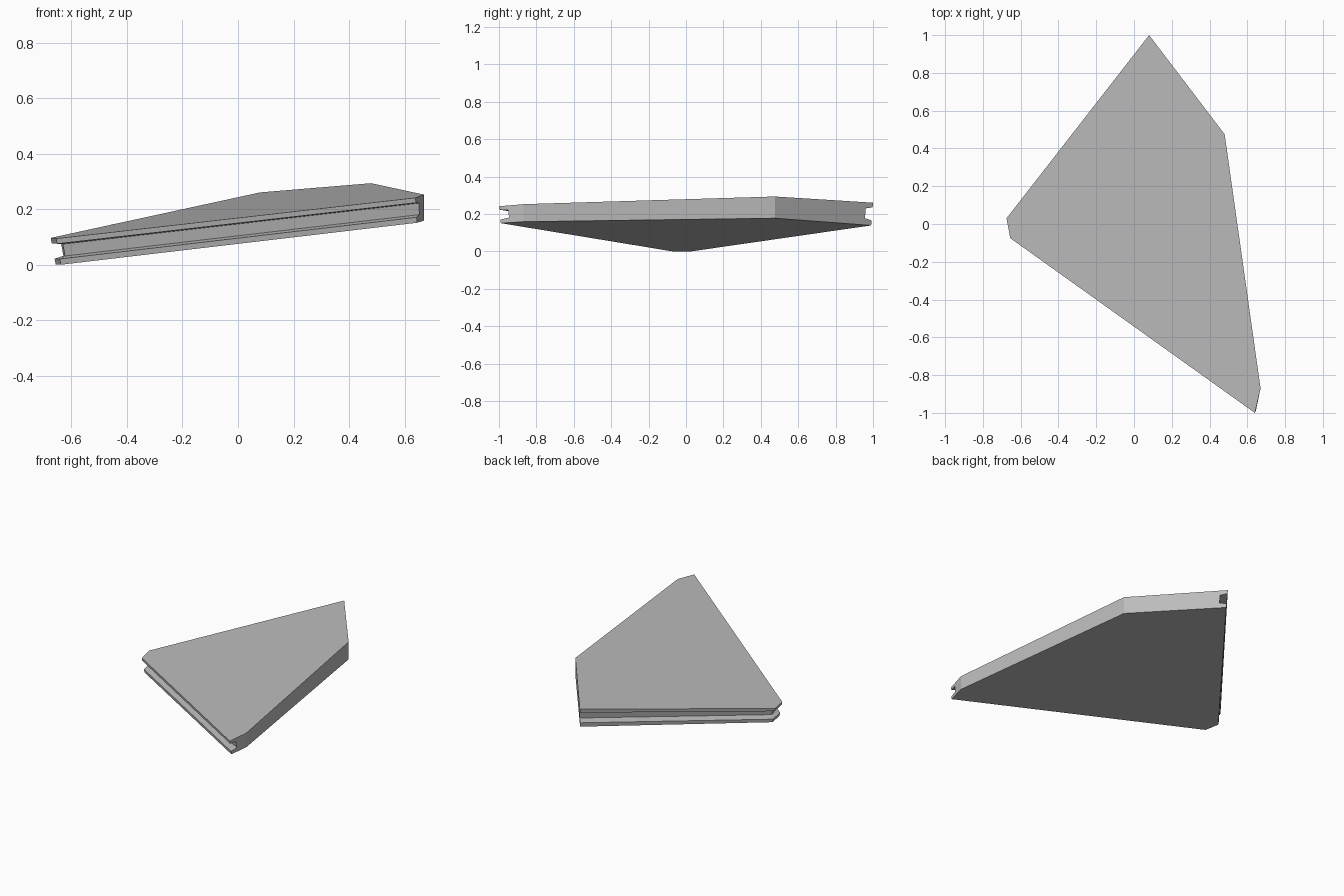
import bpy
import bmesh
from mathutils import Vector
from mathutils.geometry import intersect_line_line_2d, intersect_line_line

cube = bpy.data.objects.get("Cube")
if cube:
    bpy.data.objects.remove(cube, do_unlink=True)

grey = bpy.data.materials.new("plain grey")
grey.use_nodes = True
colour = (0.5, 0.5, 0.5, 1)
grey.diffuse_color = colour
grey.node_tree.nodes["Principled BSDF"].inputs["Base Color"].default_value = colour


def top_z(x, y):
    return 0.1971 + 0.1506 * x + 0.0518 * y


def bottom_z(x, y):
    return max(0, 0.0935 + 0.1423 * x + 0.0342 * y)


# Outlines run clockwise from the back apex
TOP = [(0.08, 1.0), (0.48, 0.475), (0.67, -0.87),
       (0.64, -1.0), (-0.655, -0.075), (-0.675, 0.03)]
BOTTOM = [(0.085, 0.99), (0.48, 0.475), (0.67, -0.87),
          (0.645, -0.99), (-0.638, -0.07), (-0.657, 0.03)]
# Groove depth on each edge; the three right-hand edges stay plain
DEPTH = [0, 0, 0, 0.044, 0.027, 0.044]


def ring(fraction, grooved):
    """Horizontal loop of the panel, fraction 0 is the top and 1 the bottom."""
    pts = [Vector((*t, top_z(*t))).lerp(Vector((*b, bottom_z(*b))), fraction)
           for t, b in zip(TOP, BOTTOM)]
    if not grooved:
        return pts
    lines = []
    for i, depth in enumerate(DEPTH):
        a, b = pts[i], pts[(i + 1) % len(pts)]
        d = (b - a).to_2d().normalized()
        inward = Vector((d.y, -d.x)) * depth
        lines.append((a.to_2d() + inward, d))
    slope = [p.z - top_z(p.x, p.y) * (1 - fraction)
             - bottom_z(p.x, p.y) * fraction for p in pts]
    result = []
    for i in range(len(pts)):
        (p, d), (q, e) = lines[i - 1], lines[i]
        cross = d.x * e.y - d.y * e.x
        w = q - p
        c = p + d * ((w.x * e.y - w.y * e.x) / cross)
        z = top_z(*c) * (1 - fraction) + bottom_z(*c) * fraction + slope[i]
        result.append(Vector((c.x, c.y, z)))
    return result


def finish(name, bm):
    bmesh.ops.recalc_face_normals(bm, faces=bm.faces)
    mesh = bpy.data.meshes.new(name)
    bm.to_mesh(mesh)
    bm.free()
    mesh.materials.append(grey)
    obj = bpy.data.objects.new(name, mesh)
    bpy.context.collection.objects.link(obj)
    return obj


# Sloping panel with a tapered groove between its upper and lower lips
bm = bmesh.new()
profile = [(0, False), (0.2, False), (0.26, True),
           (0.71, True), (0.78, False), (1, False)]
loops = [[bm.verts.new(p) for p in ring(*step)] for step in profile]
for upper, lower in zip(loops, loops[1:]):
    for i in range(len(upper)):
        j = (i + 1) % len(upper)
        bm.faces.new((upper[i], upper[j], lower[j], lower[i]))
bm.faces.new(loops[0])
bm.faces.new(loops[-1])
finish("panel", bm)

# Tiny fastener heads set along the grooved edges
bm = bmesh.new()
for x, y in [(-0.235, 0.57), (-0.45, 0.305), (-0.658, 0.03),
             (-0.64, -0.065), (-0.262, -0.335), (0.49, -0.865)]:
    head = bmesh.ops.create_circle(bm, cap_ends=True, segments=8, radius=0.004)
    for v in head["verts"]:
        v.co.x += x
        v.co.y += y
        v.co.z = top_z(v.co.x, v.co.y) + 0.001
finish("fastener_heads", bm)
